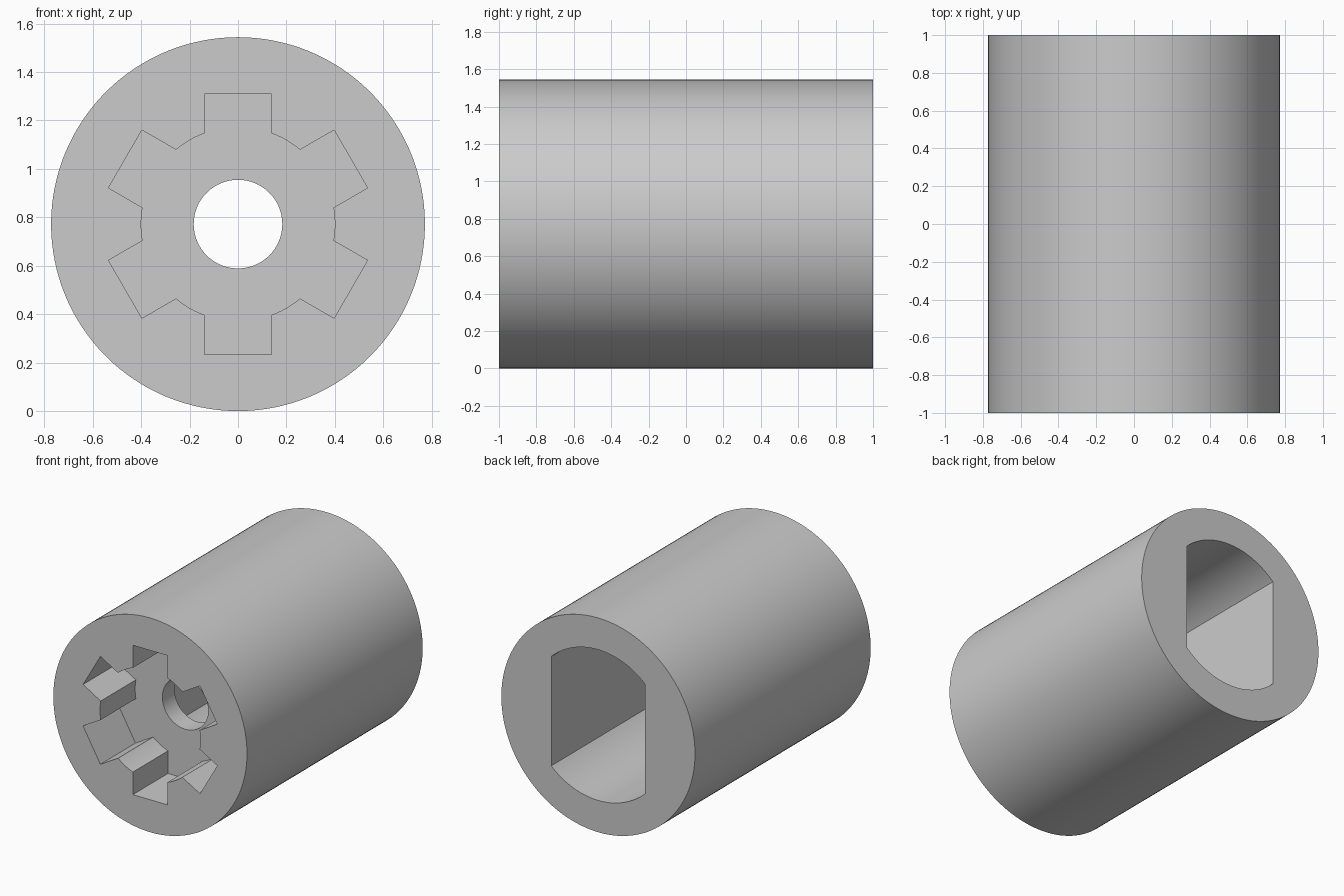
import bpy, bmesh
from math import sin, cos, asin, sqrt, radians, tau, pi
from mathutils import Vector

if "Cube" in bpy.data.objects:
    bpy.data.objects.remove(bpy.data.objects["Cube"])

RADIUS = 0.772
grey = bpy.data.materials.new("plain grey")
grey.use_nodes = True
colour = (0.6, 0.6, 0.6, 1)
grey.diffuse_color = colour
grey.node_tree.nodes["Principled BSDF"].inputs["Base Color"].default_value = colour


def arc(r, start, end, steps):
    return [(r * cos(a), r * sin(a))
            for a in (start + (end - start) * i / steps for i in range(steps + 1))]


def prism(name, profile, y0, y1):
    """Extrude a closed x-z profile along y, around the tube axis."""
    bm = bmesh.new()
    face = bm.faces.new([bm.verts.new((x, y0, z + RADIUS)) for x, z in profile])
    grown = bmesh.ops.extrude_face_region(bm, geom=[face])["geom"]
    bmesh.ops.translate(bm, vec=(0, y1 - y0, 0),
                        verts=[v for v in grown if isinstance(v, bmesh.types.BMVert)])
    bmesh.ops.recalc_face_normals(bm, faces=bm.faces)
    mesh = bpy.data.meshes.new(name)
    bm.to_mesh(mesh)
    bm.free()
    mesh.materials.append(grey)
    obj = bpy.data.objects.new(name, mesh)
    bpy.context.collection.objects.link(obj)
    return obj


def circle(r, steps):
    return arc(r, 0, tau, steps)[:-1]


def splined_profile(inner, outer, half_width, count):
    """Round bore with straight-sided slots around it."""
    points = []
    corner = asin(half_width / inner)
    step = tau / count
    for i in range(count):
        mid = pi / 2 + i * step
        out = Vector((cos(mid), sin(mid)))
        side = Vector((-out.y, out.x))
        points += [tuple(out * outer - side * half_width),
                   tuple(out * outer + side * half_width)]
        points += arc(inner, mid + corner, mid + step - corner, 8)
    return points


def double_flat_profile(r, half_width):
    """Circle cut off by two upright flats."""
    a = asin(sqrt(r * r - half_width * half_width) / r)
    return arc(r, a, pi - a, 40) + arc(r, pi + a, tau - a, 40)


# Outer tube and the three hollows cut from it
coupling = prism("coupling_body", circle(RADIUS, 128), -1, 1)
cutters = [
    prism("front_splined_socket", splined_profile(0.40, 0.538, 0.138, 6), -1.1, -0.6),
    prism("back_flat_sided_socket", double_flat_profile(0.543, 0.374), -0.46, 1.1),
    prism("centre_hole", circle(0.183, 64), -0.75, -0.3),
]
for cutter in cutters:
    cutter.hide_render = True
    mod = coupling.modifiers.new(cutter.name, "BOOLEAN")
    mod.operation = "DIFFERENCE"
    mod.solver = "EXACT"
    mod.object = cutter

# Bake the cuts, then drop the cutters
bpy.context.view_layer.update()
evaluated = coupling.evaluated_get(bpy.context.evaluated_depsgraph_get())
result = bpy.data.meshes.new_from_object(evaluated)
coupling.modifiers.clear()
coupling.data = result
result.name = "coupling_body"
for cutter in cutters:
    bpy.data.objects.remove(cutter)

# Smooth round walls, crisp rims
bpy.ops.object.select_all(action="DESELECT")
coupling.select_set(True)
bpy.context.view_layer.objects.active = coupling
bpy.ops.object.shade_smooth_by_angle(angle=radians(20))
